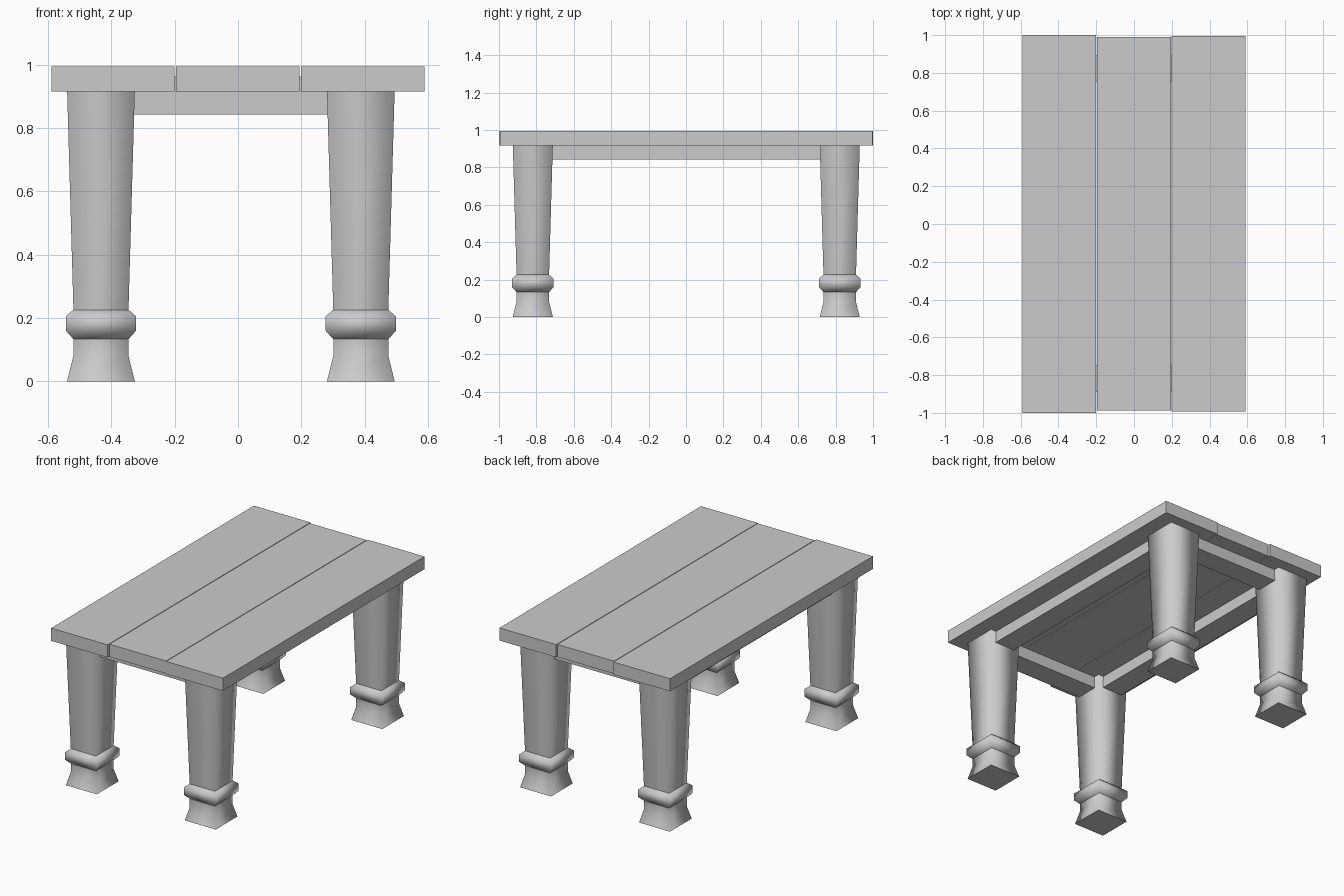
import bpy
import bmesh

if "Cube" in bpy.data.objects:
    bpy.data.objects.remove(bpy.data.objects["Cube"])


def finish(name, bm, is_sharp):
    # smooth shading, kept crisp on the edges chosen by is_sharp
    bmesh.ops.recalc_face_normals(bm, faces=bm.faces[:])
    for f in bm.faces:
        f.smooth = True
    for e in bm.edges:
        e.smooth = not is_sharp(e)
    mesh = bpy.data.meshes.new(name)
    bm.to_mesh(mesh)
    bm.free()
    obj = bpy.data.objects.new(name, mesh)
    bpy.context.collection.objects.link(obj)
    return obj


def box(name, lo, hi):
    bm = bmesh.new()
    bmesh.ops.create_cube(bm, size=1)
    for v in bm.verts:
        v.co = [(a + b) / 2 + c * (b - a) for a, b, c in zip(lo, hi, v.co)]
    return finish(name, bm, lambda e: True)


def square_leg(name, cx, cy, profile, creases):
    # stacked square rings, given as (half width, height)
    bm = bmesh.new()
    rings = [[bm.verts.new((cx + sx * r, cy + sy * r, z))
              for sx, sy in ((-1, -1), (1, -1), (1, 1), (-1, 1))]
             for r, z in profile]
    for a, b in zip(rings, rings[1:]):
        for i in range(4):
            j = (i + 1) % 4
            bm.faces.new((a[i], a[j], b[j], b[i]))
    bm.faces.new(rings[0])
    bm.faces.new(rings[-1])
    return finish(name, bm, lambda e: all(
        any(abs(v.co.z - z) < 1e-4 for z in creases) for v in e.verts)
        and abs(e.verts[0].co.z - e.verts[1].co.z) < 1e-4)


# Three top planks of slightly different lengths
for name, x0, x1, y0, y1 in (("left_plank", -0.59, -0.20, -1.0, 1.0),
                             ("middle_plank", -0.196, 0.195, -0.987, 0.989),
                             ("right_plank", 0.199, 0.59, -0.992, 0.996)):
    box(name, (x0, y0, 0.916), (x1, y1, 0.995))

# Four tapered square legs with a collar and flared foot
LEG = [(0.107, 0), (0.087, 0.08), (0.087, 0.133), (0.111, 0.16),
       (0.111, 0.205), (0.087, 0.226), (0.107, 0.92)]
CREASES = (0, 0.133, 0.226, 0.92)
XS = {"left": -0.433, "right": 0.388}
YS = {"front": -0.819, "back": 0.822}
for yn, y in YS.items():
    for xn, x in XS.items():
        square_leg(f"{yn}_{xn}_leg", x, y, LEG, CREASES)

# Apron rails running between the legs, let into the planks
HALF, Z0, Z1 = 0.07, 0.843, 0.963
for xn, x in XS.items():
    box(f"{xn}_apron", (x - HALF, YS["front"] + 0.09, Z0),
        (x + HALF, YS["back"] - 0.09, Z1))
for yn, y in YS.items():
    box(f"{yn}_apron", (XS["left"] + 0.09, y - HALF, Z0),
        (XS["right"] - 0.09, y + HALF, Z1))
